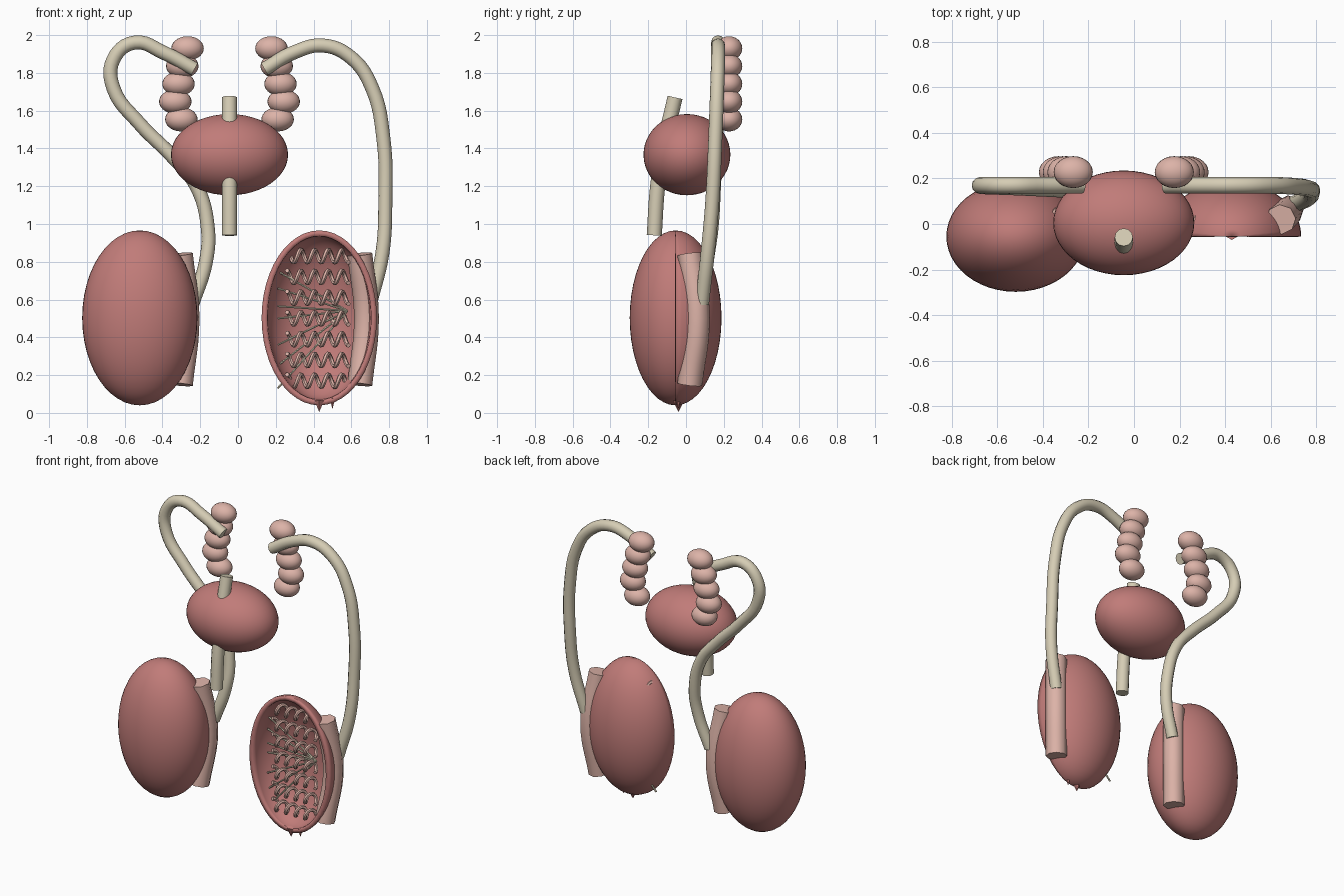
import bpy, bmesh
from math import sin, cos, pi
from mathutils import Vector, Matrix

if "Cube" in bpy.data.objects:
    bpy.data.objects.remove(bpy.data.objects["Cube"])


def material(name, rgb):
    m = bpy.data.materials.new(name)
    m.diffuse_color = (*rgb, 1)
    m.use_nodes = True
    m.node_tree.nodes["Principled BSDF"].inputs["Base Color"].default_value = m.diffuse_color
    return m


RED = material("tissue_red", (0.53, 0.20, 0.19))
PINK = material("tissue_pink", (0.72, 0.45, 0.39))
CREAM = material("duct_cream", (0.67, 0.61, 0.46))
MID = -0.045          # symmetry plane of the organs


def finish(ob, mat, angle=40):
    ob.data.materials.append(mat)
    bpy.ops.object.select_all(action='DESELECT')
    ob.select_set(True)
    bpy.context.view_layer.objects.active = ob
    if ob.type == 'CURVE':
        bpy.ops.object.convert(target='MESH')
        ob = bpy.context.view_layer.objects.active
    bpy.ops.object.shade_smooth_by_angle(angle=angle * pi / 180)
    return ob


def ellipsoid(name, centre, radii, mat, seg=48, rings=24, cut=False, wall=0.03):
    bm = bmesh.new()
    bmesh.ops.create_uvsphere(bm, u_segments=seg, v_segments=rings, radius=1)
    bmesh.ops.scale(bm, vec=radii, verts=bm.verts)
    if cut:           # remove the front half
        bmesh.ops.bisect_plane(bm, geom=bm.verts[:] + bm.edges[:] + bm.faces[:], dist=1e-5,
                               plane_co=(0, 0, 0), plane_no=(0, -1, 0), clear_outer=True)
    me = bpy.data.meshes.new(name)
    bm.to_mesh(me)
    bm.free()
    ob = bpy.data.objects.new(name, me)
    ob.location = centre
    bpy.context.collection.objects.link(ob)
    ob = finish(ob, mat)
    if cut:
        s = ob.modifiers.new("wall", 'SOLIDIFY')
        s.thickness, s.offset = wall, -1
        bpy.ops.object.modifier_apply(modifier="wall")
    return ob


def tube(name, points, radius, mat, bevel=4, smooth_path=True, res=6):
    cu = bpy.data.curves.new(name, 'CURVE')
    cu.dimensions = '3D'
    cu.bevel_depth, cu.bevel_resolution = radius, bevel
    cu.use_fill_caps = True
    cu.resolution_u = res
    if smooth_path:
        sp = cu.splines.new('BEZIER')
        sp.bezier_points.add(len(points) - 1)
        for bp, p in zip(sp.bezier_points, points):
            bp.co = p
            bp.handle_left_type = bp.handle_right_type = 'AUTO'
    else:
        sp = cu.splines.new('POLY')
        sp.points.add(len(points) - 1)
        for sp_pt, p in zip(sp.points, points):
            sp_pt.co = (*p, 1)
    ob = bpy.data.objects.new(name, cu)
    bpy.context.collection.objects.link(ob)
    return finish(ob, mat, 50)


# Whole gland, cutaway gland, and the curved duct body on each
for side, cx in (("left", -0.52), ("right", 0.43)):
    ellipsoid(f"gland_{side}", (cx, -0.055, 0.503), (0.305, 0.243, 0.463), RED,
              cut=(side == "right"))
    tube(f"epididymis_{side}", [(cx + 0.215, 0.02, 0.84), (cx + 0.25, 0.06, 0.5),
                                (cx + 0.215, 0.02, 0.15)], 0.066, PINK, bevel=2)

# Coiled tubules inside the cutaway
N = 60
for i in range(7):
    z = 0.17 + 0.11 * i
    pts = [(0.26 + 0.325 * t / N, 0.0 + 0.033 * sin(2 * pi * 4.5 * t / N),
            z + 0.033 * cos(2 * pi * 4.5 * t / N)) for t in range(N + 1)]
    tube(f"coiled_tubule_{i + 1}", pts, 0.012, PINK, bevel=1, smooth_path=False)

# Fan of thin ducts meeting near the duct body
for i, z in enumerate((0.13, 0.25, 0.36, 0.50, 0.565, 0.66, 0.75)):
    tube(f"fan_duct_{i + 1}", [(0.58, 0.02, 0.54), (0.21, 0.02, z)], 0.006, CREAM,
         bevel=1, smooth_path=False)

# Small torn tips at the base of the cutaway
for i, (x, z, r) in enumerate(((0.43, 0.035, 0.03), (0.50, 0.05, 0.018))):
    bpy.ops.mesh.primitive_cone_add(vertices=6, radius1=r, radius2=0, depth=0.06,
                                    location=(x, -0.04, z), rotation=(pi, 0, 0))
    tip = bpy.context.object
    tip.name = f"torn_tip_{i + 1}"
    finish(tip, RED, 20)

# Long ducts looping up and over
tube("long_duct_right", [(0.14, 0.17, 1.82), (0.30, 0.17, 1.91), (0.45, 0.17, 1.945),
                         (0.60, 0.17, 1.88), (0.71, 0.165, 1.72), (0.77, 0.155, 1.45),
                         (0.78, 0.14, 1.13), (0.765, 0.115, 0.85), (0.70, 0.085, 0.58)],
     0.037, CREAM)
tube("long_duct_left", [(-0.23, 0.17, 1.82), (-0.39, 0.17, 1.905), (-0.55, 0.17, 1.96),
                        (-0.66, 0.17, 1.87), (-0.66, 0.168, 1.72), (-0.52, 0.163, 1.53),
                        (-0.35, 0.155, 1.36), (-0.22, 0.148, 1.2), (-0.16, 0.135, 0.98),
                        (-0.17, 0.11, 0.8), (-0.24, 0.085, 0.58)],
     0.037, CREAM)

# Beaded vesicles, mirrored about the midline
for side, s in (("left", -1), ("right", 1)):
    for i, dx in enumerate((0.222, 0.25, 0.27, 0.287, 0.255)):
        ellipsoid(f"vesicle_{side}_{i + 1}", (MID + s * dx, 0.228, 1.93 - 0.094 * i),
                  (0.086, 0.07, 0.064), PINK, 24, 14)

# Central gland with the channel through it
ellipsoid("central_gland", (MID, 0.005, 1.367), (0.31, 0.23, 0.215), RED)
tube("central_channel", [(MID, -0.168, 0.94), (MID, -0.15, 1.2), (MID, -0.115, 1.42),
                         (MID, -0.058, 1.67)], 0.04, CREAM)
